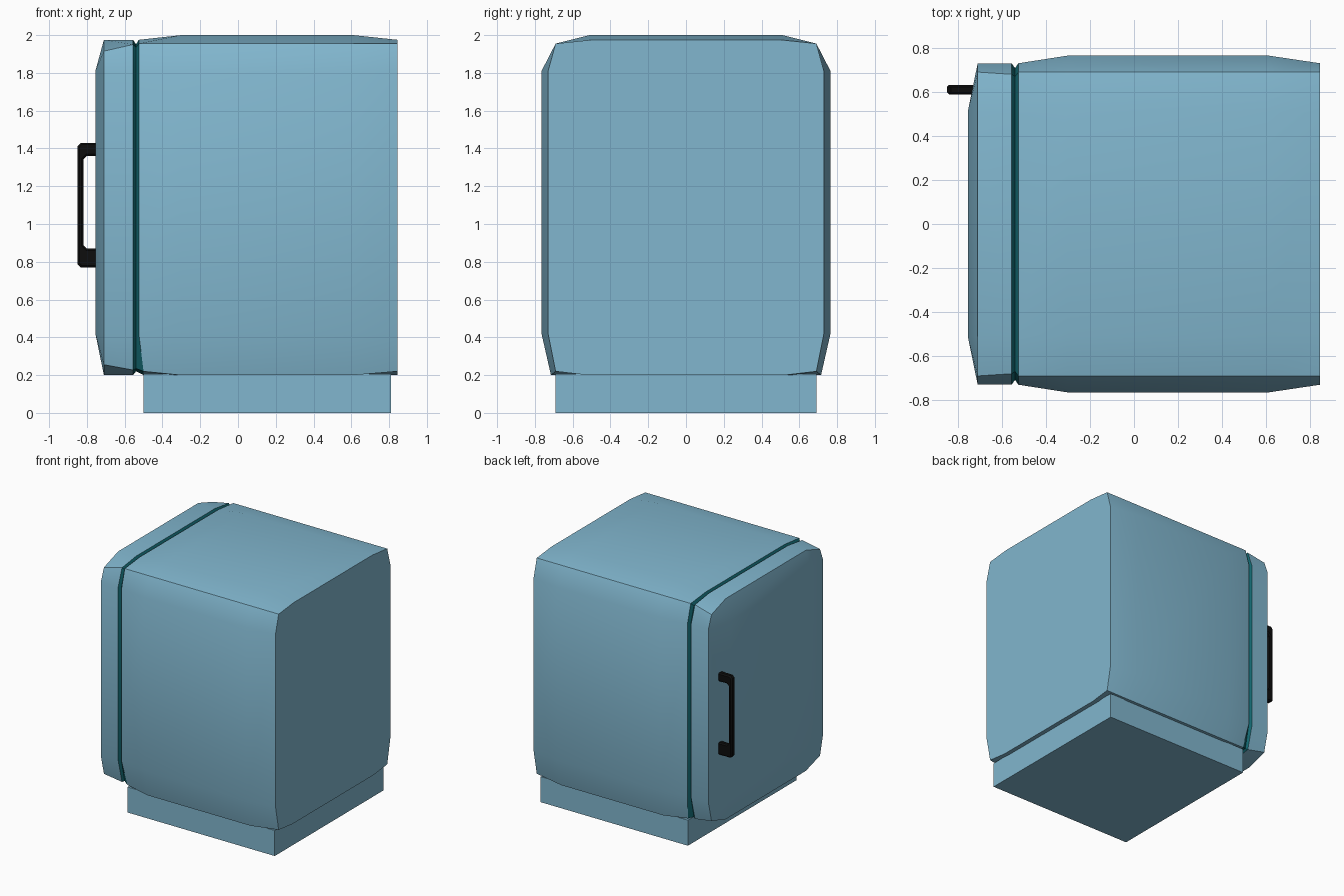
import bpy, bmesh
from math import radians

if "Cube" in bpy.data.objects:
    bpy.data.objects.remove(bpy.data.objects["Cube"])


def material(name, rgb):
    m = bpy.data.materials.new(name)
    m.diffuse_color = (*rgb, 1)
    m.use_nodes = True
    m.node_tree.nodes["Principled BSDF"].inputs["Base Color"].default_value = m.diffuse_color
    return m


BLUE = material("blue_enamel", (0.22, 0.47, 0.62))
TEAL = material("teal_seal", (0.006, 0.13, 0.155))
BLACK = material("black_plastic", (0.004, 0.004, 0.004))


def finish(name, bm, mat):
    bmesh.ops.recalc_face_normals(bm, faces=bm.faces)
    mesh = bpy.data.meshes.new(name)
    bm.to_mesh(mesh)
    bm.free()
    mesh.materials.append(mat)
    ob = bpy.data.objects.new(name, mesh)
    bpy.context.collection.objects.link(ob)
    bpy.ops.object.select_all(action='DESELECT')
    ob.select_set(True)
    bpy.context.view_layer.objects.active = ob
    bpy.ops.object.shade_smooth_by_angle(angle=radians(35))
    return ob


def ring(x, half, x_low=None):
    """Mirror a half outline (y, z), top to bottom, into a closed ring at x."""
    xs = [x] * 4 + [x if x_low is None else x_low] * 2
    pts = [(a, y, z) for a, (y, z) in zip(xs, half)]
    return pts + [(a, -y, z) for a, y, z in reversed(pts)]


def loft(name, rings, mat, caps=True):
    bm = bmesh.new()
    vs = [[bm.verts.new(p) for p in r] for r in rings]
    for a, b in zip(vs, vs[1:]):
        n = len(a)
        for i in range(n):
            j = (i + 1) % n
            bm.faces.new((a[i], a[j], b[j], b[i]))
    if caps:
        bm.faces.new(vs[0])
        bm.faces.new(vs[-1])
    bmesh.ops.remove_doubles(bm, verts=bm.verts, dist=1e-4)
    return finish(name, bm, mat)


# Half outlines (y, z) of the cabinet, door and seal
end = [(0.5, 1.975), (0.69, 1.955), (0.73, 1.81), (0.73, 0.42), (0.69, 0.22), (0.52, 0.2)]
mid = [(0.51, 2.0), (0.69, 1.955), (0.765, 1.81), (0.765, 0.42), (0.715, 0.2), (0.52, 0.2)]
door_back = [(0.5, 1.975), (0.68, 1.95), (0.73, 1.81), (0.73, 0.42), (0.68, 0.227), (0.5, 0.2)]
door_rim = [(0.51, 1.975), (0.69, 1.915), (0.73, 1.81), (0.73, 0.42), (0.69, 0.255), (0.51, 0.2)]
door_front = [(0.51, 1.81)] * 3 + [(0.51, 0.42)] * 3
groove = [(0.49, 1.952), (0.67, 1.935), (0.708, 1.81), (0.708, 0.42), (0.67, 0.235), (0.5, 0.22)]

# Bulged cabinet
loft("cabinet", [ring(-0.525, end, -0.5), ring(-0.3, mid), ring(0.61, mid), ring(0.845, end)], BLUE)

# Door with a shallow domed front
loft("door", [ring(-0.556, door_back), ring(-0.71, door_rim), ring(-0.755, door_front)], BLUE)

# Recessed seal between door and cabinet
loft("door_seal", [ring(-0.556, door_back), ring(-0.54, groove), ring(-0.525, end, -0.5)], TEAL, caps=False)

# Plinth
bm = bmesh.new()
bmesh.ops.create_cube(bm, size=1)
for v in bm.verts:
    v.co = (0.155 + v.co.x * 1.31, v.co.y * 1.38, 0.1025 + v.co.z * 0.205)
finish("plinth", bm, BLUE)

# Handle: C-shaped profile in x/z, extruded along y, with softened edges
upper = [(-0.72, 1.36), (-0.80, 1.36), (-0.818, 1.342)]
outer = [(-0.85, 1.412), (-0.832, 1.43), (-0.72, 1.43)]
lower = [(-0.818, 0.888), (-0.80, 0.87), (-0.72, 0.87)]
foot = [(-0.72, 0.77), (-0.832, 0.77), (-0.85, 0.788)]
bm = bmesh.new()
face = bm.faces.new([bm.verts.new((x, 0.588, z)) for x, z in upper + lower + foot + outer])
ext = bmesh.ops.extrude_face_region(bm, geom=[face])
bmesh.ops.translate(bm, vec=(0, 0.044, 0), verts=[g for g in ext["geom"] if isinstance(g, bmesh.types.BMVert)])
bmesh.ops.recalc_face_normals(bm, faces=bm.faces)
rims = [e for e in bm.edges if abs(e.verts[0].co.y - e.verts[1].co.y) < 1e-5]
bmesh.ops.bevel(bm, geom=rims, offset=0.01, segments=1, affect='EDGES')
finish("handle", bm, BLACK)
